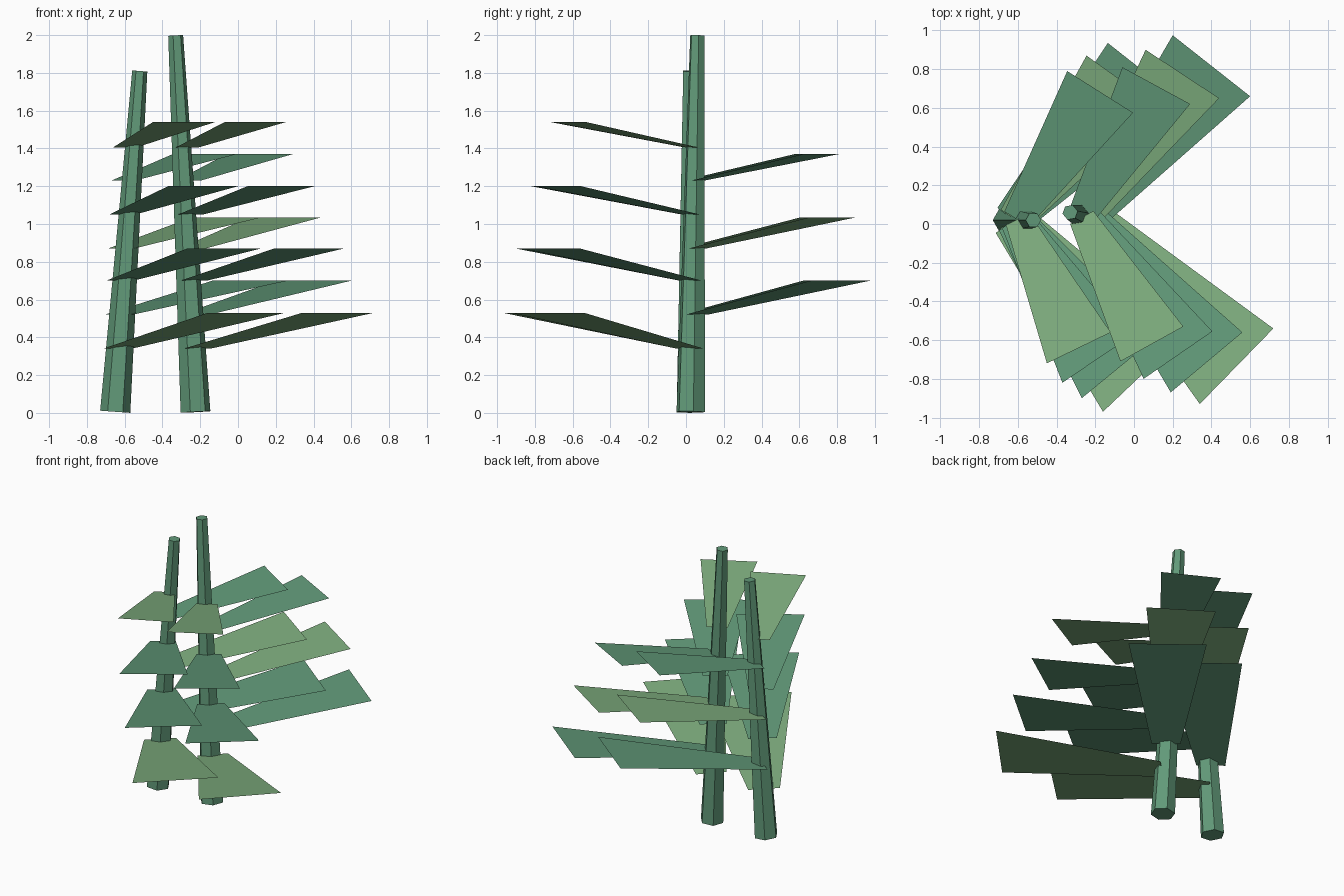
import bpy, bmesh, math
from mathutils import Vector, Matrix

if "Cube" in bpy.data.objects:
    bpy.data.objects.remove(bpy.data.objects["Cube"])


def material(name, color):
    m = bpy.data.materials.new(name)
    m.diffuse_color = (*color, 1)
    m.use_nodes = True
    m.node_tree.nodes["Principled BSDF"].inputs["Base Color"].default_value = m.diffuse_color
    return m


GREEN = material("green", (0.12, 0.32, 0.19))
LIGHT = material("light_green", (0.21, 0.42, 0.21))


def make_object(name, bm, mat):
    me = bpy.data.meshes.new(name)
    bm.to_mesh(me)
    bm.free()
    me.materials.append(mat)
    ob = bpy.data.objects.new(name, me)
    bpy.context.collection.objects.link(ob)


def stem(name, base, top, twist):
    """Leaning, tapered six-sided stem with capped ends."""
    a, b = Vector(base), Vector(top)
    d = b - a
    rot = Vector((0, 0, 1)).rotation_difference(d).to_matrix().to_4x4()
    mat = Matrix.Translation((a + b) / 2) @ rot @ Matrix.Rotation(math.radians(twist), 4, 'Z')
    bm = bmesh.new()
    bmesh.ops.create_cone(bm, cap_ends=True, segments=6, radius1=0.08, radius2=0.04,
                          depth=d.length, matrix=mat)
    make_object(name, bm, GREEN)


def leaf(name, root, tip_a, tip_b, z0, z1, mat):
    """Flat leaf: narrow edge at the stem, wide level edge outside."""
    a, b = Vector((*tip_a, z1)), Vector((*tip_b, z1))
    r = Vector((*root, z0))
    half = (b - a) * 0.185
    bm = bmesh.new()
    f = bm.faces.new([bm.verts.new(p) for p in (r - half, a, b, r + half)])
    f.normal_update()
    if f.normal.z < 0:
        f.normal_flip()
    make_object(name, bm, mat)


# Stems
stem("short_stem", (-0.65, 0.02, 0.006), (-0.52, 0.02, 1.81), 30)
stem("tall_stem", (-0.225, 0.025, 0.005), (-0.33, 0.06, 1.998), 40)

# Leaf levels: root height, tip height, colour
front_levels = [(0.34, 0.53, LIGHT), (0.70, 0.87, GREEN), (1.05, 1.20, GREEN), (1.405, 1.54, LIGHT)]
back_levels = [(0.52, 0.70, GREEN), (0.87, 1.035, LIGHT), (1.23, 1.37, GREEN)]

# Outer leaf corners seen from above, lowest leaf first
tips = {
    "tall": ([(0.34, -0.93, 0.72, -0.54), (0.19, -0.87, 0.56, -0.56),
              (0.05, -0.80, 0.405, -0.555), (-0.07, -0.71, 0.255, -0.53)],
             [(0.20, 0.975, 0.60, 0.66), (0.06, 0.90, 0.44, 0.65), (-0.06, 0.81, 0.29, 0.62)]),
    "short": ([(-0.16, -0.97, 0.25, -0.58), (-0.27, -0.90, 0.12, -0.58),
               (-0.37, -0.82, 0.0, -0.57), (-0.45, -0.72, -0.12, -0.56)],
              [(-0.135, 0.935, 0.265, 0.62), (-0.245, 0.87, 0.125, 0.605), (-0.345, 0.79, -0.005, 0.575)]),
}

# Leaves
for plant, (front, back) in tips.items():
    for side, levels, rows in (("front", front_levels, front), ("back", back_levels, back)):
        for i, ((z0, z1, mat), t) in enumerate(zip(levels, rows)):
            if plant == "tall":
                root = (-0.20 - 0.05 * z0, 0.02 + 0.01 * z0 + (0.03 if side == "back" else 0))
            else:
                root = (-0.65 + 0.035 * z0, 0.025)
            leaf(f"{plant}_{side}_leaf_{i + 1}", root, t[:2], t[2:], z0, z1, mat)
